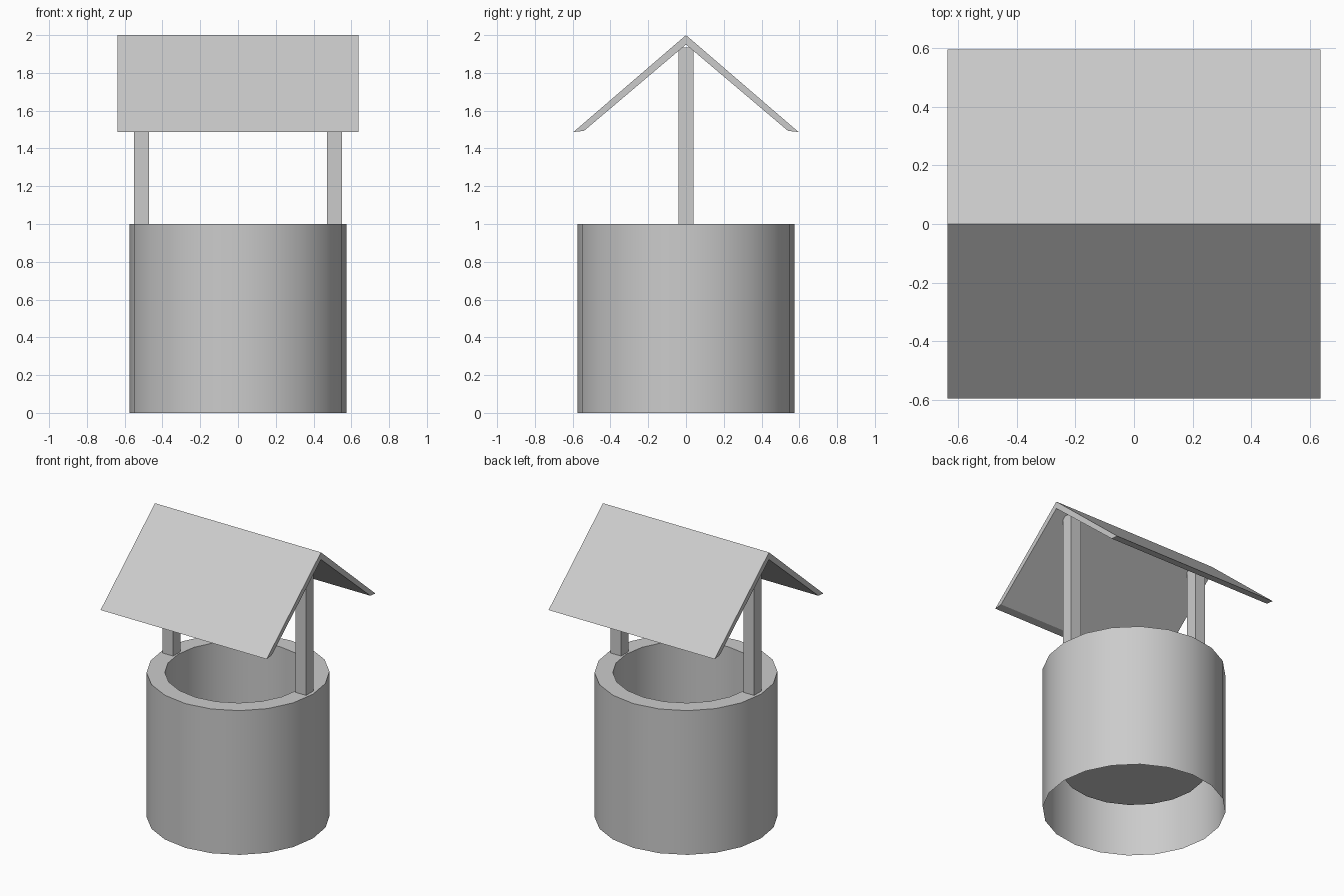
import bpy, bmesh, math

if "Cube" in bpy.data.objects:
    bpy.data.objects.remove(bpy.data.objects["Cube"])

SIDES = 20


def make_object(name, bm):
    mesh = bpy.data.meshes.new(name)
    bm.to_mesh(mesh)
    bm.free()
    ob = bpy.data.objects.new(name, mesh)
    bpy.context.collection.objects.link(ob)
    return ob


def box(name, x0, x1, y0, y1, z0, z1):
    bm = bmesh.new()
    bmesh.ops.create_cube(bm, size=1)
    for v in bm.verts:
        v.co = ((x0 + x1) / 2 + v.co.x * (x1 - x0),
                (y0 + y1) / 2 + v.co.y * (y1 - y0),
                (z0 + z1) / 2 + v.co.z * (z1 - z0))
    return make_object(name, bm)


# Well wall: outer shell open below, flat rim, inner shaft with a raised floor
bm = bmesh.new()
rings = []
for r, z in [(0.575, 0), (0.575, 1), (0.46, 1), (0.46, 0.3)]:
    rings.append([bm.verts.new((r * math.cos(math.tau * i / SIDES),
                                r * math.sin(math.tau * i / SIDES), z))
                  for i in range(SIDES)])
for low, high in zip(rings, rings[1:]):
    for i in range(SIDES):
        j = (i + 1) % SIDES
        bm.faces.new((low[i], low[j], high[j], high[i]))
bm.faces.new(rings[-1])
wall = make_object("well_wall", bm)
bpy.context.view_layer.objects.active = wall
wall.select_set(True)
bpy.ops.object.shade_smooth_by_angle(angle=math.radians(30))

# Two posts standing on the rim
for name, x in (("left_post", -0.51), ("right_post", 0.51)):
    box(name, x - 0.04, x + 0.04, -0.04, 0.04, 1.0, 1.935)

# Gabled roof: chevron profile extruded along x
profile = [(-0.596, 1.487), (-0.54, 1.493), (0, 1.95),
           (0.54, 1.493), (0.596, 1.487), (0, 2.0)]
bm = bmesh.new()
face = bm.faces.new([bm.verts.new((-0.637, y, z)) for y, z in profile])
ext = bmesh.ops.extrude_face_region(bm, geom=[face], use_keep_orig=True)
moved = [g for g in ext["geom"] if isinstance(g, bmesh.types.BMVert)]
bmesh.ops.translate(bm, verts=moved, vec=(1.274, 0, 0))
bmesh.ops.recalc_face_normals(bm, faces=bm.faces)
make_object("roof", bm)
